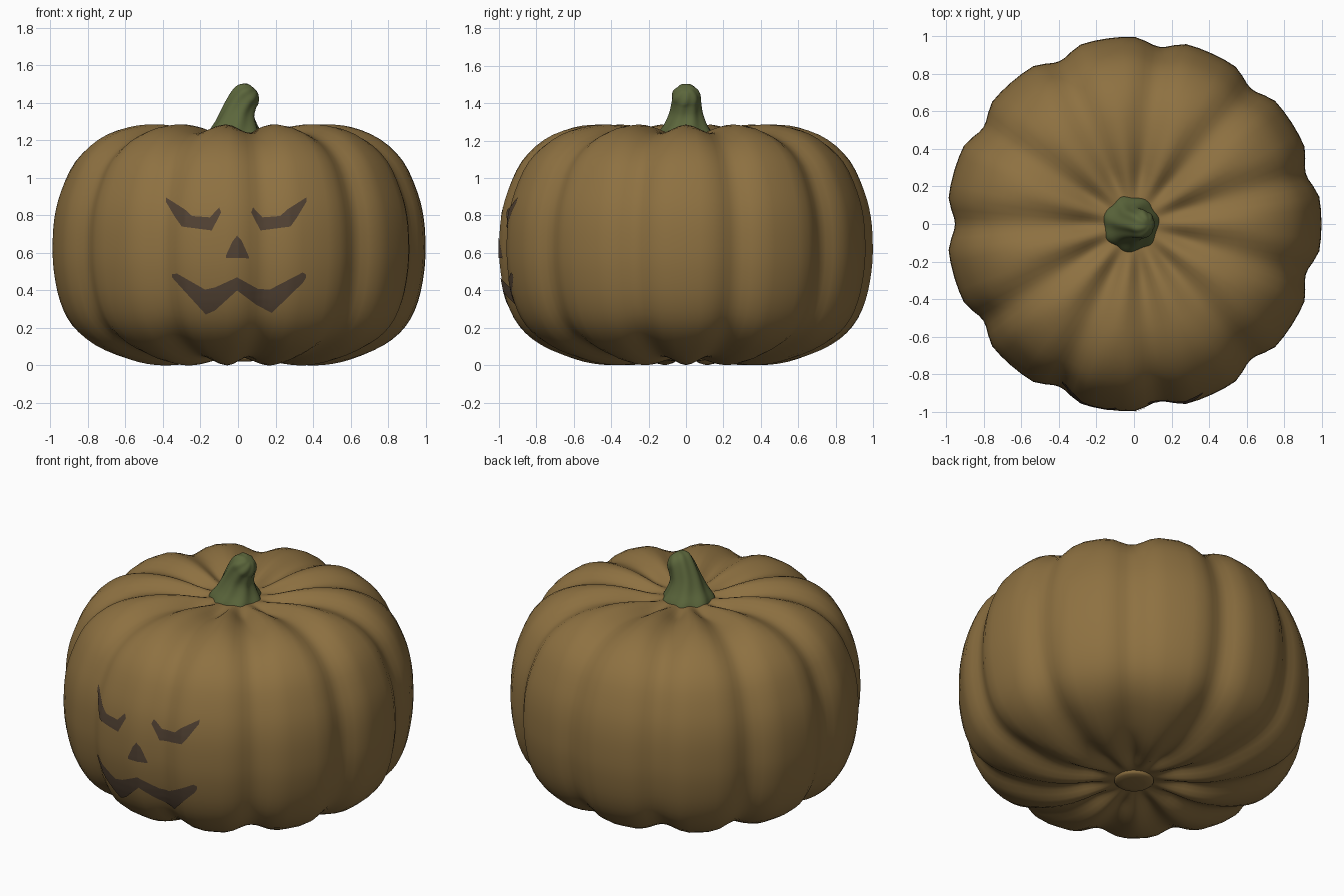
import bpy, bmesh, math
from mathutils import Vector
from mathutils.bvhtree import BVHTree

if "Cube" in bpy.data.objects:
    bpy.data.objects.remove(bpy.data.objects["Cube"])


def material(name, rgb):
    m = bpy.data.materials.new(name)
    m.diffuse_color = (*rgb, 1)
    m.use_nodes = True
    m.node_tree.nodes["Principled BSDF"].inputs["Base Color"].default_value = m.diffuse_color
    return m


SKIN = material("pumpkin_skin", (0.27, 0.165, 0.053))
GREEN = material("stem_green", (0.107, 0.135, 0.045))
DARK = material("dark_face", (0.085, 0.055, 0.034))


def finish(bm, name, mat):
    me = bpy.data.meshes.new(name)
    bm.to_mesh(me)
    ob = bpy.data.objects.new(name, me)
    bpy.context.collection.objects.link(ob)
    me.materials.append(mat)
    for p in me.polygons:
        p.use_smooth = True
    return ob


def spline(pts, n):
    """Catmull-Rom curve through the points."""
    p = [Vector(q) for q in pts]
    p = [2 * p[0] - p[1]] + p + [2 * p[-1] - p[-2]]
    out = []
    for i in range(1, len(p) - 2):
        a, b, c, d = p[i - 1:i + 3]
        for k in range(n):
            t = k / n
            out.append(0.5 * (2 * b + (c - a) * t + (2 * a - 5 * b + 4 * c - d) * t * t
                              + (3 * b - a - 3 * c + d) * t ** 3))
    return out + [p[-2]]


def loft(rings):
    """Closed rings, listed from bottom to top, joined with quads."""
    bm = bmesh.new()
    vs = [[bm.verts.new(c) for c in r] for r in rings]
    n = len(vs[0])
    for a, b in zip(vs, vs[1:]):
        for i in range(n):
            j = (i + 1) % n
            bm.faces.new((a[i], a[j], b[j], b[i]))
    bmesh.ops.remove_doubles(bm, verts=bm.verts, dist=1e-5)
    bmesh.ops.recalc_face_normals(bm, faces=bm.faces)
    return bm


# Body: lathed profile with eleven creases pushed in along the normal
profile = spline([(0, .05), (.1, .045), (.2, .025), (.33, .004), (.46, .003), (.6, .032),
                  (.78, .11), (.895, .21), (.96, .34), (.993, .5), (1, .64), (.99, .79),
                  (.955, .93), (.88, 1.09), (.76, 1.205), (.61, 1.27), (.46, 1.286),
                  (.32, 1.272), (.2, 1.245), (.1, 1.23), (0, 1.225)], 3)
LOBES = 11
STEP = 360 / LOBES
offsets = [-12, -8, -4.5, -2, 0, 2, 4.5, 8, 12, STEP / 2]
rings = []
for i, p in enumerate(profile):
    t = (profile[min(i + 1, len(profile) - 1)] - profile[max(i - 1, 0)]).normalized()
    normal = Vector((t.y, -t.x))
    r = max(p.x, 0)
    fade = min(max((r - .1) / .2, 0), 1)
    fade = fade * fade * (3 - 2 * fade)
    width = min(STEP / 2, 9 / max(r, .1))
    ring = []
    for k in range(LOBES):
        for d in offsets:
            crease = .5 + .5 * math.cos(math.pi * min(abs(d) / width, 1))
            q = p - normal * (.045 * fade * crease)
            a = math.radians(180 + k * STEP + d)
            rr = max(q.x, 0) if r > 1e-4 else 0
            ring.append((rr * math.cos(a), rr * math.sin(a), q.y))
    rings.append(ring)
bm = loft(rings)
tree = BVHTree.FromBMesh(bm)
finish(bm, "pumpkin_body", SKIN)

# Blossom scar under the body
scar = [(.112, .06), (.112, .036), (.1, .026), (.06, .021), (0, .02)]
finish(loft([[(r * math.cos(math.tau * i / 32), r * math.sin(math.tau * i / 32), z)
              for i in range(32)] for r, z in scar]), "blossom_scar", SKIN)

# Stem: ridged, twisted tube bending to +x (centre x, z, radius, tilt)
path = spline([(-.015, 1.2, .155, 0), (-.014, 1.24, .142, 2), (-.006, 1.29, .112, 6),
               (.003, 1.35, .088, 14), (.027, 1.41, .078, 28), (.048, 1.443, .074, 38),
               (.064, 1.464, .06, 40), (.078, 1.48, .033, 41), (.08, 1.483, 0, 41)], 3)
rings = []
for i, (cx, cz, r, tilt) in enumerate(path):
    ca, sa = math.cos(math.radians(tilt)), math.sin(math.radians(tilt))
    if i == len(path) - 1:
        r = 0
    ring = []
    for k in range(48):
        a = math.tau * k / 48
        rr = max(r, 0) * (1 + .045 * math.cos(7 * (a - i * .05)))
        u, v = rr * math.cos(a), rr * math.sin(a)
        ring.append((cx + u * ca, v, cz - u * sa))
    rings.append(ring)
finish(loft(rings), "stem", GREEN)


# Painted face: thin sheets projected onto the front of the body
def plate(name, upper, lower, n=8, rows=10):
    def sample(line):
        pts = [Vector(q) for q in line]
        return [a.lerp(b, k / n) for a, b in zip(pts, pts[1:]) for k in range(n)] + [pts[-1]]
    bm = bmesh.new()
    cols = []
    for top, bottom in zip(sample(upper), sample(lower)):
        col = []
        for k in range(rows + 1):
            q = bottom.lerp(top, k / rows)
            hit, nor, _, _ = tree.ray_cast(Vector((q.x, -3, q.y)), Vector((0, 1, 0)))
            col.append(bm.verts.new(hit + Vector((0, -.005, 0))))
        cols.append(col)
    for a, b in zip(cols, cols[1:]):
        for k in range(rows):
            bm.faces.new((a[k], b[k], b[k + 1], a[k + 1]))
    bm.normal_update()
    finish(bm, name, DARK)


def mirror(line):
    return [(-.02 - x, z) for x, z in reversed(line)]


eye_top = [(-.384, .896), (-.283, .832), (-.245, .797), (-.15, .79), (-.1, .843)]
eye_low = [(-.384, .872), (-.335, .79), (-.3, .741), (-.14, .72), (-.09, .816)]
plate("left_eye", eye_top, eye_low)
plate("right_eye", mirror(eye_top), mirror(eye_low))
plate("nose", [(-.065, .585), (-.03, .66), (-.005, .693), (.02, .665), (.058, .58)],
      [(-.065, .573), (-.03, .573), (-.005, .573), (.02, .573), (.058, .571)])
plate("mouth",
      [(-.352, .487), (-.325, .49), (-.176, .405), (-.123, .416), (-.005, .47),
       (.107, .408), (.17, .405), (.345, .496), (.363, .485)],
      [(-.352, .47), (-.325, .44), (-.172, .272), (-.123, .293), (-.005, .4),
       (.095, .325), (.18, .28), (.345, .44), (.363, .468)])
